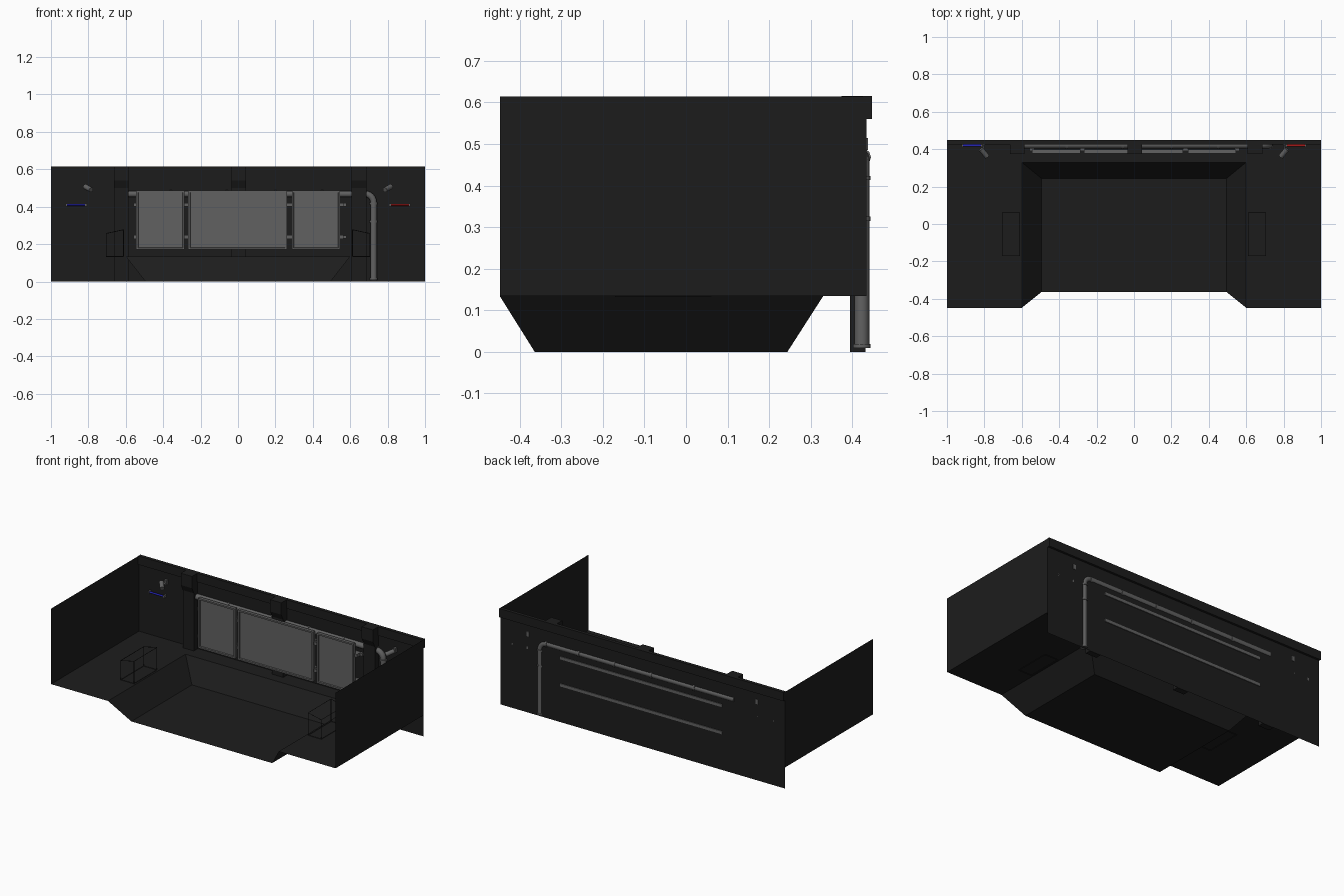
import bpy, bmesh, math
from mathutils import Vector

if "Cube" in bpy.data.objects:
    bpy.data.objects.remove(bpy.data.objects["Cube"])


def material(name, rgb):
    m = bpy.data.materials.new(name)
    m.diffuse_color = (*rgb, 1)
    m.use_nodes = True
    m.node_tree.nodes["Principled BSDF"].inputs["Base Color"].default_value = m.diffuse_color
    return m


DARK = material("dark_wall", (0.012, 0.012, 0.012))
STEEL = material("steel", (0.12, 0.12, 0.12))
BLUE = material("blue_light", (0.02, 0.02, 0.5))
RED = material("red_light", (0.4, 0.01, 0.01))


def mesh(name, verts, faces, mat):
    me = bpy.data.meshes.new(name)
    me.from_pydata(verts, [], faces)
    me.materials.append(mat)
    ob = bpy.data.objects.new(name, me)
    bpy.context.collection.objects.link(ob)
    return ob


def box(name, x0, x1, y0, y1, z0, z1, mat):
    v = [(x, y, z) for x in (x0, x1) for y in (y0, y1) for z in (z0, z1)]
    f = [(0, 1, 3, 2), (4, 6, 7, 5), (0, 4, 5, 1), (2, 3, 7, 6), (0, 2, 6, 4), (1, 5, 7, 3)]
    return mesh(name, v, f, mat)


def tube(name, points, r, mat, closed=False, res=3):
    cu = bpy.data.curves.new(name, 'CURVE')
    cu.dimensions = '3D'
    cu.bevel_depth = r
    cu.bevel_resolution = res
    cu.use_fill_caps = True
    sp = cu.splines.new('POLY')
    sp.points.add(len(points) - 1)
    for p, co in zip(sp.points, points):
        p.co = (*co, 1)
    sp.use_cyclic_u = closed
    sp.use_smooth = res > 1
    cu.materials.append(mat)
    ob = bpy.data.objects.new(name, cu)
    bpy.context.collection.objects.link(ob)
    return ob


WALL_Y, FLOOR_Z, FRONT_Y = 0.434, 0.134, -0.448

# back wall, side walls and top beam
mesh("back_wall", [(-1, WALL_Y, 0), (1, WALL_Y, 0), (1, WALL_Y, 0.614), (-1, WALL_Y, 0.614)],
     [(0, 1, 2, 3)], DARK)
for s, side in ((-1, "left"), (1, "right")):
    mesh(side + "_wall", [(s, FRONT_Y, FLOOR_Z), (s, WALL_Y, FLOOR_Z),
                          (s, WALL_Y, 0.614), (s, FRONT_Y, 0.614)], [(0, 1, 2, 3)], DARK)
box("top_beam", -1, 1, 0.426, 0.448, 0.56, 0.615, DARK)

# floor around a sunken pit, open at the front
z = FLOOR_Z
mesh("floor", [(-1, FRONT_Y, z), (-0.6, FRONT_Y, z), (-0.6, 0.33, z), (0.6, 0.33, z),
               (0.6, FRONT_Y, z), (1, FRONT_Y, z), (1, WALL_Y, z), (0.6, WALL_Y, z),
               (-0.6, WALL_Y, z), (-1, WALL_Y, z),
               (-0.495, -0.364, 0), (-0.495, 0.244, 0), (0.495, 0.244, 0), (0.495, -0.364, 0)],
     [(0, 1, 2, 8, 9), (2, 3, 7, 8), (4, 5, 6, 7, 3),
      (10, 13, 12, 11), (1, 10, 11, 2), (2, 11, 12, 3), (3, 12, 13, 4)], DARK)

# pillars with a wedge-shaped head
for x, name in ((-0.625, "left_pillar"), (0.003, "centre_pillar"), (0.647, "right_pillar")):
    prof = [(0.432, 0), (0.394, 0), (0.394, 0.5), (0.374, 0.54), (0.374, 0.615), (0.432, 0.615)]
    n, w = len(prof), 0.039
    v = [(x + s * w, y, h) for s in (-1, 1) for y, h in prof]
    f = [tuple(range(n)), tuple(range(2 * n - 1, n - 1, -1))]
    f += [(i, i + n, (i + 1) % n + n, (i + 1) % n) for i in range(n)]
    mesh(name, v, f, DARK)

# framed panels: inset front face pushed back
for x0, x1, name in ((-0.545, -0.285, "left_panel"), (-0.267, 0.262, "centre_panel"),
                     (0.288, 0.546, "right_panel")):
    ob = box(name, x0, x1, 0.378, 0.398, 0.17, 0.487, STEEL)
    bm = bmesh.new()
    bm.from_mesh(ob.data)
    bm.normal_update()
    face = min(bm.faces, key=lambda f: f.calc_center_median().y)
    bmesh.ops.inset_region(bm, faces=[face], thickness=0.014)
    bmesh.ops.inset_region(bm, faces=[face], thickness=0.003)
    bmesh.ops.translate(bm, verts=face.verts, vec=(0, 0.008, 0))
    bmesh.ops.recalc_face_normals(bm, faces=bm.faces)
    bm.to_mesh(ob.data)
    bm.free()

# mounting rails and clips behind the panels
for h in (0.41, 0.238):
    box("panel_rail", -0.56, 0.58, 0.42, 0.439, h - 0.009, h + 0.009, STEEL)
    for x in (-0.545, -0.276, 0.275, 0.55):
        box("panel_clip", x - 0.013, x + 0.013, 0.39, 0.425, h - 0.01, h + 0.01, STEEL)

# pipe with a rounded elbow and joint rings
PY, PZ, PX, R = 0.423, 0.468, 0.725, 0.045
arc = [(PX - R + R * math.sin(a), PY, PZ - R + R * math.cos(a))
       for a in [math.radians(15 * i) for i in range(7)]]
tube("pipe", [(-0.64, PY, PZ)] + arc + [(PX, PY, 0.01)], 0.018, STEEL)
for x in (-0.36, -0.06, 0.2, 0.45, PX - R):
    tube("pipe_ring", [(x - 0.006, PY, PZ), (x + 0.006, PY, PZ)], 0.022, STEEL)
for h in (0.32, 0.418, 0.014):
    tube("pipe_ring", [(PX, PY, h - 0.005), (PX, PY, h + 0.005)], 0.022, STEEL)

for s, mat in ((-1, BLUE), (1, RED)):
    # spotlight on a wall bracket
    box("spotlight_mount", s * 0.805 - 0.009, s * 0.805 + 0.009, 0.42, 0.438, 0.485, 0.515, STEEL)
    tube("spotlight_arm", [(s * 0.805, 0.43, 0.5), (s * 0.802, 0.385, 0.495)], 0.005, STEEL)
    tube("spotlight", [(s * 0.818, 0.4, 0.508), (s * 0.785, 0.36, 0.49)], 0.014, STEEL)

    # coloured light tube with end holders
    tube("light_tube", [(s * 0.815, 0.42, 0.41), (s * 0.915, 0.42, 0.41)], 0.006, mat)
    for x in (0.812, 0.918):
        box("tube_holder", s * x - 0.005, s * x + 0.005, 0.412, WALL_Y, 0.402, 0.418, STEEL)

    # thin wire stand with a tilted top
    corners = [(0.705, -0.17, 0.257), (0.705, 0.06, 0.257), (0.612, 0.06, 0.277), (0.612, -0.17, 0.277)]
    top = [(s * x, y, h) for x, y, h in corners]
    base = [(x, y, FLOOR_Z) for x, y, h in top]
    tube("stand_top", top, 0.002, DARK, True, 0)
    tube("stand_base", base, 0.002, DARK, True, 0)
    for a, b in zip(top, base):
        tube("stand_leg", [a, b], 0.002, DARK, False, 0)
